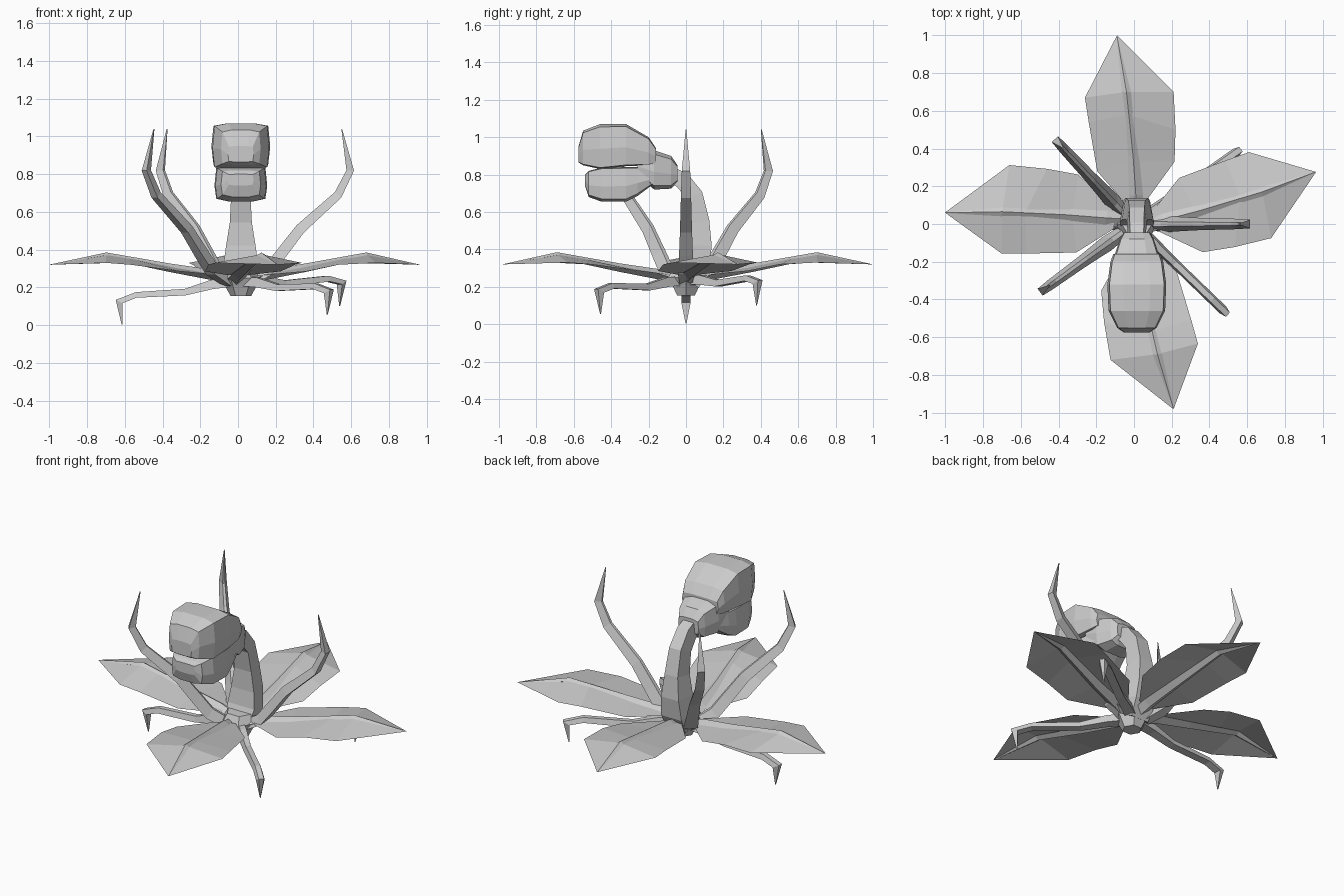
import bpy, bmesh, math
from mathutils import Vector, Matrix

cube = bpy.data.objects.get("Cube")
if cube:
    bpy.data.objects.remove(cube)

mat = bpy.data.materials.new("plain grey")
mat.use_nodes = True
GREY = (0.6, 0.6, 0.6, 1)
mat.diffuse_color = GREY
mat.node_tree.nodes["Principled BSDF"].inputs["Base Color"].default_value = GREY
CX = 0.015  # sideways centre of the head and neck


def add_object(name, bm):
    mesh = bpy.data.meshes.new(name)
    bm.to_mesh(mesh)
    bm.free()
    mesh.materials.append(mat)
    obj = bpy.data.objects.new(name, mesh)
    bpy.context.collection.objects.link(obj)
    return obj


def loft(name, rings, closed=True):
    """Skin a row of equal rings; closed rings also get end caps."""
    bm = bmesh.new()
    rows = [[bm.verts.new(p) for p in ring] for ring in rings]
    n = len(rows[0])
    for a, b in zip(rows, rows[1:]):
        for i in range(n if closed else n - 1):
            j = (i + 1) % n
            bm.faces.new((a[i], a[j], b[j], b[i]))
    if closed:
        bm.faces.new(rows[0])
        bm.faces.new(rows[-1])
    else:
        bmesh.ops.remove_doubles(bm, verts=bm.verts, dist=0.0005)
    bmesh.ops.recalc_face_normals(bm, faces=bm.faces)
    return add_object(name, bm)


def limb(name, angle, path, ridge):
    """Tapered limb; path rows are reach, height, width, thickness."""
    out = Vector((math.cos(angle), math.sin(angle), 0))
    up = Vector((0, 0, 1))
    side = up.cross(out)
    pts = [out * p[0] + up * p[1] for p in path]
    rings = []
    for i, (_, _, w, t) in enumerate(path):
        a, b = pts[max(i - 1, 0)], pts[min(i + 1, len(pts) - 1)]
        normal = (b - a).normalized().cross(side).normalized()
        s, n = side * w / 2, normal * t / 2
        rings.append([pts[i] - s - n, pts[i] + s - n,
                      pts[i] + s * ridge + n, pts[i] - s * ridge + n])
    return loft(name, rings)


# Leaves: a folded blade with a raised midrib, turned around the hub
# rows: left x, left y, rib x, rib y, right x, right y, edge z, rib z
BLADE = [
    (-0.04, 0.10, 0.01, 0.11, 0.07, 0.13, 0.265, 0.27),
    (-0.195, 0.28, -0.005, 0.33, 0.215, 0.33, 0.285, 0.305),
    (-0.24, 0.54, -0.03, 0.58, 0.22, 0.50, 0.32, 0.355),
    (-0.26, 0.67, -0.04, 0.70, 0.21, 0.70, 0.33, 0.375),
    (-0.09, 1.0, -0.09, 1.0, -0.09, 1.0, 0.32, 0.32),
]
RIB = [(0.02, 0.04, 0.235, 0.09), (0.01, 0.15, 0.27, 0.085),
       (-0.005, 0.36, 0.305, 0.07), (-0.04, 0.70, 0.37, 0.05),
       (-0.09, 0.995, 0.32, 0.004)]
TURNS = {"back": 0, "left": -79.2, "front": -173.1, "right": 81.4}
for place, turn in TURNS.items():
    spin = Matrix.Rotation(math.radians(turn), 4, "Z")
    blade = loft(place + "_leaf",
                 [[(lx, ly, ez), (mx, my, mz), (rx, ry, ez)]
                  for lx, ly, mx, my, rx, ry, ez, mz in BLADE], closed=False)
    rib = loft(place + "_leaf_rib",
               [[(x - w / 2, y, z), (x, y, z - w * 0.35),
                 (x + w / 2, y, z), (x, y, z + w * 0.3)]
                for x, y, z, w in RIB])
    for obj in (blade, rib):
        obj.data.transform(spin)

# Raised tendrils
TENDRIL = [(0.06, 0.23, 0.07, 0.05), (0.16, 0.29, 0.085, 0.06),
           (0.23, 0.38, 0.075, 0.06), (0.33, 0.51, 0.065, 0.055),
           (0.53, 0.69, 0.055, 0.045), (0.595, 0.82, 0.045, 0.04),
           (0.55, 1.04, 0.004, 0.004)]
for place, angle in (("left", 0), ("back_right", 133), ("front_right", 216)):
    limb(place + "_tendril", math.radians(angle), TENDRIL, 0.3)

# Clawed legs, each tilted a little more than the last
LEG = [(0.03, 0.23, 0.07, 0.05), (0.14, 0.215, 0.06, 0.05),
       (0.28, 0.175, 0.05, 0.035), (0.54, 0.16, 0.05, 0.03),
       (0.63, 0.125, 0.05, 0.04), (0.615, 0.003, 0.004, 0.004)]
for place, angle, tilt, reach in (("right", 180, 0, 1), ("front_left", -44, 0.085, 1.07),
                                  ("back_left", 35, 0.16, 1.07)):
    limb(place + "_leg", math.radians(angle),
         [(r * reach, z + tilt * r, w, t) for r, z, w, t in LEG], 0.6)

# Hub where everything meets
def hub_ring(radius, z):
    return [(CX + radius * math.cos(k * math.tau / 6),
             radius * math.sin(k * math.tau / 6), z) for k in range(6)]


loft("hub", [hub_ring(0.055, 0.155), hub_ring(0.085, 0.21),
             hub_ring(0.11, 0.25), hub_ring(0.08, 0.30)])

# Arched neck
neck = limb("neck", math.radians(90),
            [(0.02, 0.22, 0.12, 0.11), (0.065, 0.31, 0.14, 0.12),
             (0.08, 0.42, 0.12, 0.115), (0.075, 0.55, 0.09, 0.10),
             (0.045, 0.69, 0.08, 0.09), (-0.02, 0.77, 0.075, 0.09),
             (-0.10, 0.81, 0.07, 0.08)], 1.3)
neck.data.transform(Matrix.Translation((CX, 0, 0)))


# Head pieces: chamfered boxes lofted front to back
def head_part(name, sections, roof, floor):
    """Rows are y, half width, low z, high z; roof and floor set the bevels."""
    rings = []
    for y, w, lo, hi in sections:
        h = hi - lo
        half = [(0.45 * w, hi), (0.93 * w, hi - roof * h),
                (w, lo + 0.45 * h), (0.93 * w, lo + floor * h), (0.45 * w, lo)]
        rings.append([(CX + x, y, z) for x, z in half] +
                     [(CX - x, y, z) for x, z in reversed(half)])
    return loft(name, rings)


head_part("upper_jaw", [(-0.575, 0.068, 0.865, 0.95), (-0.55, 0.105, 0.85, 1.035),
                        (-0.46, 0.15, 0.83, 1.07), (-0.32, 0.156, 0.845, 1.07),
                        (-0.20, 0.14, 0.85, 1.0), (-0.16, 0.125, 0.86, 0.94)],
          0.06, 0.03)
head_part("lower_jaw", [(-0.54, 0.068, 0.74, 0.80), (-0.52, 0.105, 0.68, 0.82),
                        (-0.45, 0.135, 0.655, 0.838), (-0.32, 0.14, 0.655, 0.84),
                        (-0.26, 0.13, 0.685, 0.84), (-0.16, 0.11, 0.76, 0.81)],
          0.03, 0.08)
head_part("jaw_hinge", [(-0.26, 0.125, 0.80, 0.90), (-0.17, 0.12, 0.72, 0.93),
                        (-0.08, 0.09, 0.725, 0.90), (-0.045, 0.07, 0.76, 0.85)],
          0.1, 0.1)
